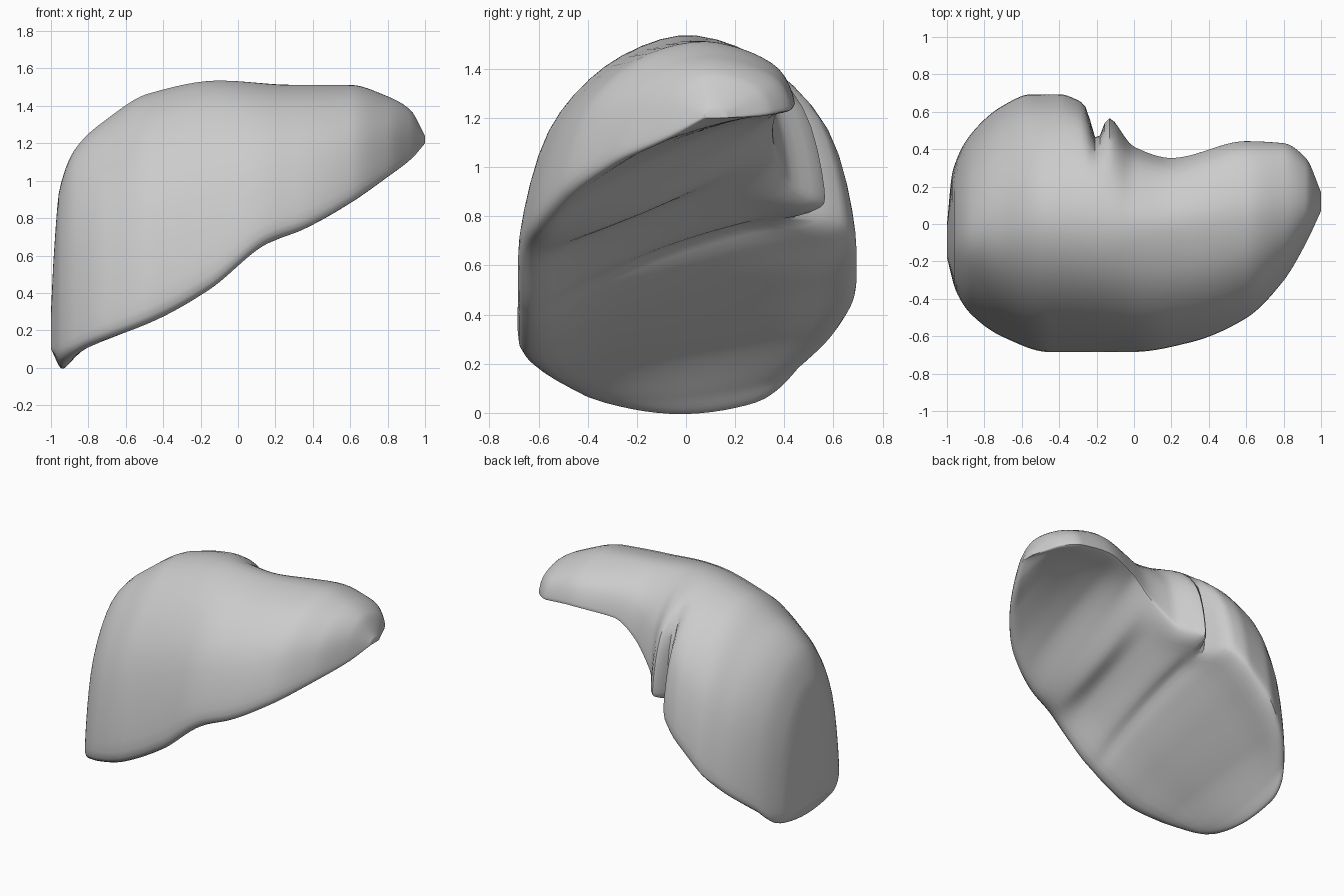
import bpy, bmesh, math
from mathutils import Vector

cube = bpy.data.objects.get("Cube")
if cube:
    bpy.data.objects.remove(cube, do_unlink=True)

# Outline profiles along x, as (x, value)
CROWN = [(-1, .3), (-.985, .6), (-.955, .95), (-.87, 1.17), (-.7, 1.33), (-.48, 1.465),
         (-.1, 1.535), (.3, 1.51), (.6, 1.51), (.8, 1.45), (.92, 1.38), (1, 1.24)]
FRONT_EDGE = [(-1, -.18), (-.95, -.36), (-.87, -.48), (-.7, -.6), (-.45, -.68), (0, -.68),
              (.3, -.63), (.6, -.5), (.8, -.3), (.92, -.1), (1, .07)]
BACK_EDGE = [(-1, 0), (-.97, .28), (-.87, .48), (-.7, .63), (-.55, .69), (-.4, .69), (-.28, .65),
             (-.13, .57), (0, .41), (.2, .35), (.6, .44), (.8, .43), (.92, .35), (1, .17)]
FRONT_RIM = [(-1, .1), (-.95, .07), (-.8, .12), (-.45, .25), (-.15, .42), (.15, .66),
             (.35, .74), (.6, .88), (.8, 1.02), (.93, 1.12), (1, 1.2)]
BACK_RIM = [(-1, .1), (-.95, .07), (-.87, .17), (-.65, .37), (-.45, .56), (-.2, .79), (-.08, .85),
            (.15, 1.07), (.32, 1.2), (.6, 1.24), (.85, 1.22), (1, 1.2)]
HOLLOW = [(-1, 0), (-.93, -.08), (-.7, .01), (-.4, .05), (-.1, .07), (.04, .04), (.2, -.06),
          (.5, .05), (.8, .03), (1, 0)]
CROWN_Y = [(-1, -.08), (-.5, 0), (.1, -.04), (.6, .03), (1, .12)]


def profile(keys, x):
    """Smooth interpolation without overshoot."""
    slopes = [(b[1] - a[1]) / (b[0] - a[0]) for a, b in zip(keys, keys[1:])]
    tangents = [slopes[0]]
    for a, b in zip(slopes, slopes[1:]):
        tangents.append(2 * a * b / (a + b) if a * b > 0 else 0)
    tangents.append(slopes[-1])
    for i, (a, b) in enumerate(zip(keys, keys[1:])):
        if x <= b[0] or i == len(slopes) - 1:
            w = b[0] - a[0]
            t = (x - a[0]) / w
            h = t * t * (3 - 2 * t)
            return (a[1] * (1 - h) + b[1] * h
                    + w * t * (1 - t) * ((1 - t) * tangents[i] - t * tangents[i + 1]))


def closed_spline(points, steps):
    """Rounded loop through the control points."""
    n, loop = len(points), []
    for i in range(n):
        a, b, c, d = (points[(i + k) % n] for k in (-1, 0, 1, 2))
        for s in range(steps):
            t = s / steps
            loop.append(b + (c - a) * t / 2 + (a * 2 - b * 5 + c * 4 - d) * t * t / 2
                        + (b * 3 - a - c * 3 + d) * t ** 3 / 2)
    return loop


def section(x):
    """Domed outer wall, thin rims and hollow underside at one station."""
    crown, crown_y = profile(CROWN, x), profile(CROWN_Y, x)
    # Narrow vertical groove low on the back wall
    groove = .16 * math.exp(-((x + .2) / .04) ** 2)
    walls, rims = [], []
    for edge, rim, cut, full in ((FRONT_EDGE, FRONT_RIM, 0, .97), (BACK_EDGE, BACK_RIM, groove, 1)):
        edge_y, rim_z = profile(edge, x), profile(rim, x)
        reach, height = edge_y - crown_y, crown - rim_z
        rims.append(Vector((x, crown_y + reach * .93 - cut, rim_z)))
        base = rim_z + height * .13
        wall = []
        for angle, size, share in ((0, 1, 1), (32, full, .6), (62, full, 0)):
            a = math.radians(angle)
            wall.append(Vector((x, crown_y + reach * size * math.cos(a) - cut * share,
                                base + (crown - base) * size * math.sin(a))))
        walls.append(wall)
    sag = profile(HOLLOW, x)
    under = []
    for t, depth in ((.2, .7), (.5, 1), (.8, .7)):
        p = rims[1].lerp(rims[0], t)
        p.z += sag * depth
        under.append(p)
    points = ([rims[0]] + walls[0] + [Vector((x, crown_y, crown))]
              + walls[1][::-1] + [rims[1]] + under)
    return closed_spline(points, 4)


# Loft the body through the stations, closer together at both ends
bm = bmesh.new()
COUNT = 120
rings = []
for i in range(COUNT + 1):
    x = -math.cos(math.pi * i / COUNT)
    rings.append([bm.verts.new(p) for p in section(x)])
for a, b in zip(rings, rings[1:]):
    for j in range(len(a)):
        k = (j + 1) % len(a)
        bm.faces.new((a[j], a[k], b[k], b[j]))
for ring in (rings[0], rings[-1]):
    bmesh.ops.triangulate(bm, faces=[bm.faces.new(ring)])
bmesh.ops.recalc_face_normals(bm, faces=bm.faces)

mesh = bpy.data.meshes.new("liver")
bm.to_mesh(mesh)
bm.free()
liver = bpy.data.objects.new("liver", mesh)
bpy.context.collection.objects.link(liver)

bpy.ops.object.select_all(action="DESELECT")
liver.select_set(True)
bpy.context.view_layer.objects.active = liver
bpy.ops.object.shade_smooth_by_angle(angle=math.radians(40))
